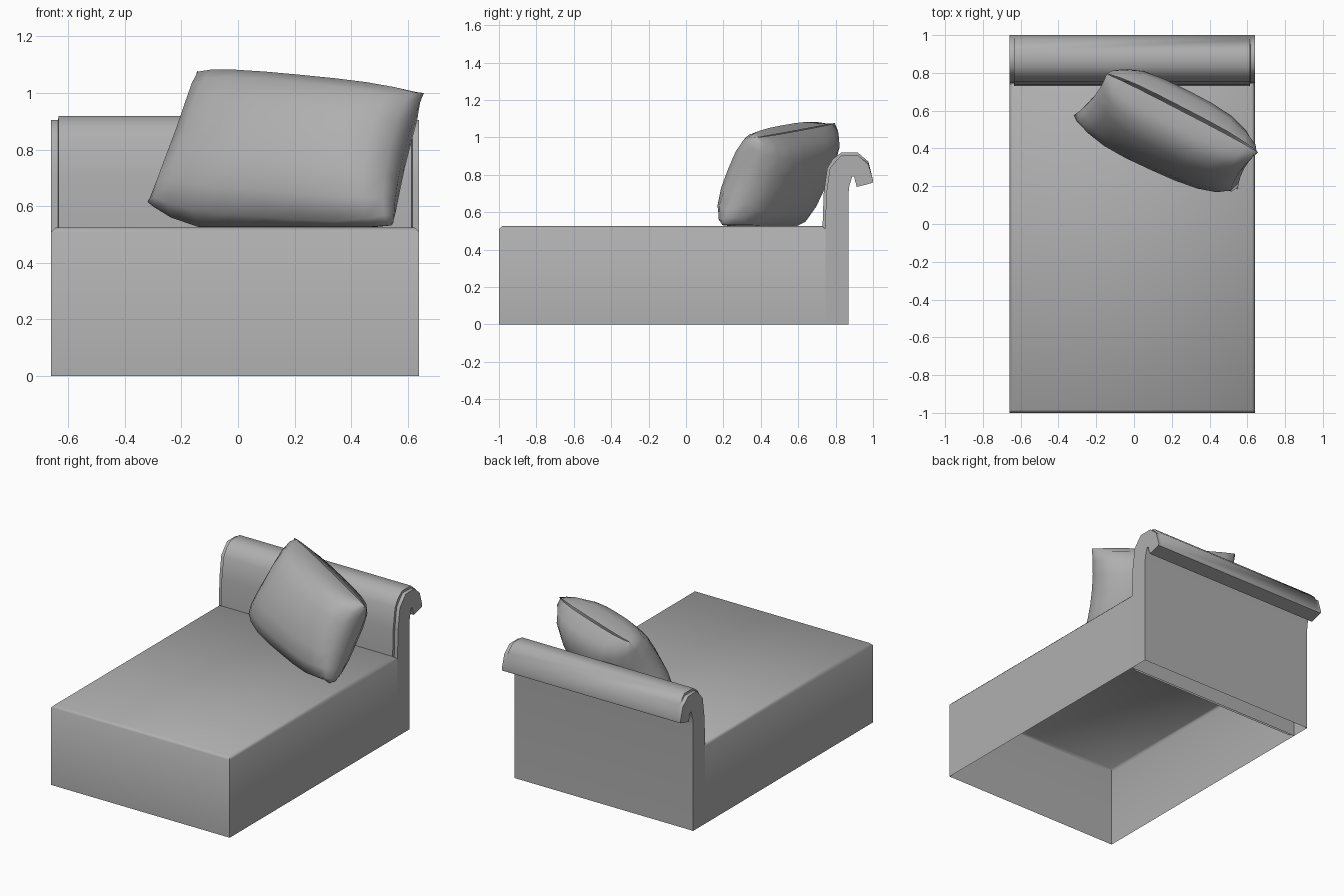
import bpy, bmesh, math
from mathutils import Vector

if "Cube" in bpy.data.objects:
    bpy.data.objects.remove(bpy.data.objects["Cube"])

X0, X1 = -0.66, 0.64

# Mid-grey cloth
grey = bpy.data.materials.new("grey_cloth")
grey.diffuse_color = (0.43, 0.43, 0.43, 1)
grey.use_nodes = True
grey.node_tree.nodes["Principled BSDF"].inputs["Base Color"].default_value = grey.diffuse_color


def finish(bm, name, angle):
    bmesh.ops.recalc_face_normals(bm, faces=bm.faces)
    me = bpy.data.meshes.new(name)
    bm.to_mesh(me)
    bm.free()
    me.materials.append(grey)
    ob = bpy.data.objects.new(name, me)
    bpy.context.collection.objects.link(ob)
    bpy.ops.object.select_all(action='DESELECT')
    ob.select_set(True)
    bpy.context.view_layer.objects.active = ob
    bpy.ops.object.shade_smooth_by_angle(angle=math.radians(angle))
    return ob


def drop_bottom(bm):
    low = [f for f in bm.faces if all(v.co.z < 1e-4 for v in f.verts)]
    bmesh.ops.delete(bm, geom=low, context='FACES')


# Mattress base: hollow box, open below, with a small chamfer round the top
bm = bmesh.new()
bmesh.ops.create_cube(bm, size=1)
for v in bm.verts:
    v.co = Vector((X0 if v.co.x < 0 else X1,
                   -1.0 if v.co.y < 0 else 0.745,
                   0.0 if v.co.z < 0 else 0.525))
rim = [e for e in bm.edges if all(v.co.z > 0.5 for v in e.verts)]
bmesh.ops.bevel(bm, geom=rim, offset=0.016, segments=1, affect='EDGES')
drop_bottom(bm)
finish(bm, "mattress_base", 50)

# Headboard: rolled-over profile (y, z) lofted across the width, ends slightly recessed
profile = [(0.73, 0), (0.73, 0.52), (0.736, 0.70), (0.755, 0.835), (0.785, 0.885),
           (0.83, 0.918), (0.92, 0.918), (0.975, 0.87), (1.0, 0.772), (0.998, 0.757),
           (0.913, 0.735), (0.898, 0.79), (0.888, 0.79), (0.872, 0.735), (0.868, 0.69),
           (0.868, 0)]
recessed = [(y + (0.014 if y < 0.8 else 0), z - (0.014 if z > 0.85 else 0))
            for y, z in profile]
stations = [(X0, recessed), (X0 + 0.024, recessed), (X0 + 0.026, profile),
            (X1 - 0.026, profile), (X1 - 0.024, recessed), (X1, recessed)]
bm = bmesh.new()
rings = [[bm.verts.new((x, y, z)) for y, z in pts] for x, pts in stations]
for a, b in zip(rings, rings[1:]):
    for i in range(len(a) - 1):
        bm.faces.new((a[i], a[i + 1], b[i + 1], b[i]))
bm.faces.new(rings[0])
bm.faces.new(rings[-1])
finish(bm, "headboard", 50)

# Pillow: two bulged sheets stretched between four corners, sagging onto the mattress
TL, TR = Vector((-0.145, 0.795, 1.077)), Vector((0.657, 0.38, 1.0))
BL, BR = Vector((-0.32, 0.575, 0.615)), Vector((0.55, 0.185, 0.545))
normal = (TR - TL + BR - BL).cross(TL - BL + TR - BR).normalized()
NU, NV, THICK = 10, 8, 0.185


def spaced(i, n):
    return math.sin((2 * i / n - 1) * math.pi / 2)


def pillow_point(i, j, side):
    u, v = spaced(i, NU), spaced(j, NV)
    bulge = THICK * ((1 - abs(u) ** 3) * (1 - abs(v) ** 3)) ** 0.45
    s = (u * (1 - 0.05 * (1 - v * v)) + 1) / 2
    t = (v + 1) / 2
    p = BL.lerp(BR, s).lerp(TL.lerp(TR, s), t) + normal * bulge * side
    # Sagging lower edge and fuller upper edge towards the headboard
    p.z -= 0.085 * (1 - t) ** 2 * (1 - u ** 4)
    p.y += 0.03 * t * (1 - u ** 4) * (1 if side < 0 else 0.3)
    p.z = max(p.z, 0.527)
    return p


bm = bmesh.new()
for side in (1, -1):
    g = [[bm.verts.new(pillow_point(i, j, side)) for j in range(NV + 1)]
         for i in range(NU + 1)]
    for i in range(NU):
        for j in range(NV):
            q = [g[i][j], g[i + 1][j], g[i + 1][j + 1], g[i][j + 1]]
            bm.faces.new(q if side > 0 else q[::-1])
bmesh.ops.remove_doubles(bm, verts=bm.verts, dist=0.0005)
finish(bm, "pillow", 80)
